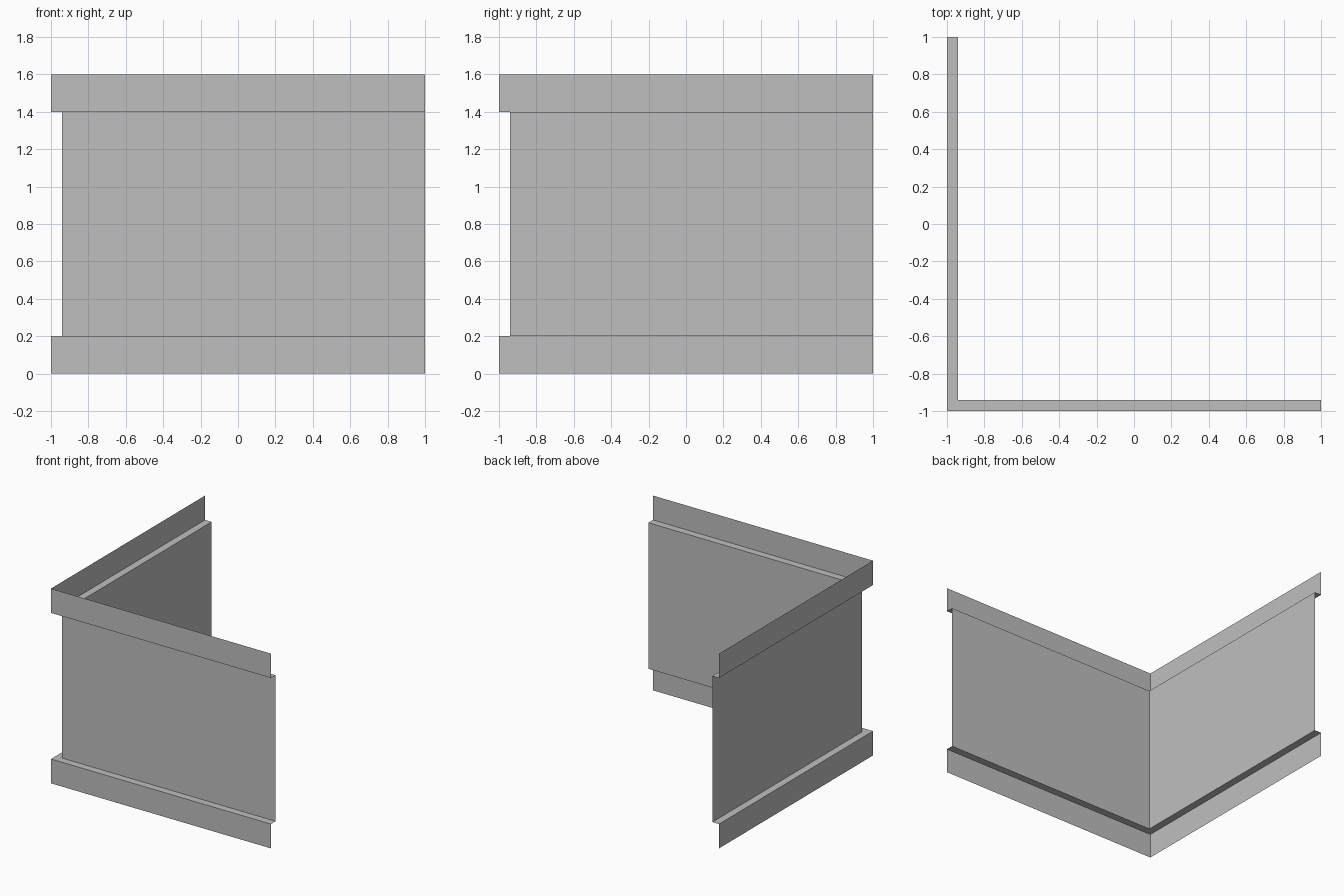
import bpy
import bmesh

if "Cube" in bpy.data.objects:
    bpy.data.objects.remove(bpy.data.objects["Cube"])

grey = bpy.data.materials.new("light grey")
grey.diffuse_color = (0.52, 0.52, 0.52, 1.0)
grey.use_nodes = True
grey.node_tree.nodes["Principled BSDF"].inputs["Base Color"].default_value = grey.diffuse_color

# Stepped sheet cross-section: (inward offset, height)
STEP = 0.06
profile = [(0, 0), (0, 0.2), (STEP, 0.2), (STEP, 1.4), (0, 1.4), (0, 1.6)]


def corner_path(d):
    """Plan of the L-shaped corner, moved inward by d."""
    return [(1, -1 + d), (-1 + d, -1 + d), (-1 + d, 1)]


# Thin corner panel: sweep the profile around the mitred corner
bm = bmesh.new()
rows = [[bm.verts.new((x, y, z)) for x, y in corner_path(d)] for d, z in profile]
for low, high in zip(rows, rows[1:]):
    for i in range(2):
        bm.faces.new((low[i + 1], low[i], high[i], high[i + 1]))

mesh = bpy.data.meshes.new("corner_panel")
bm.to_mesh(mesh)
bm.free()
mesh.materials.append(grey)
panel = bpy.data.objects.new("corner_panel", mesh)
bpy.context.collection.objects.link(panel)
